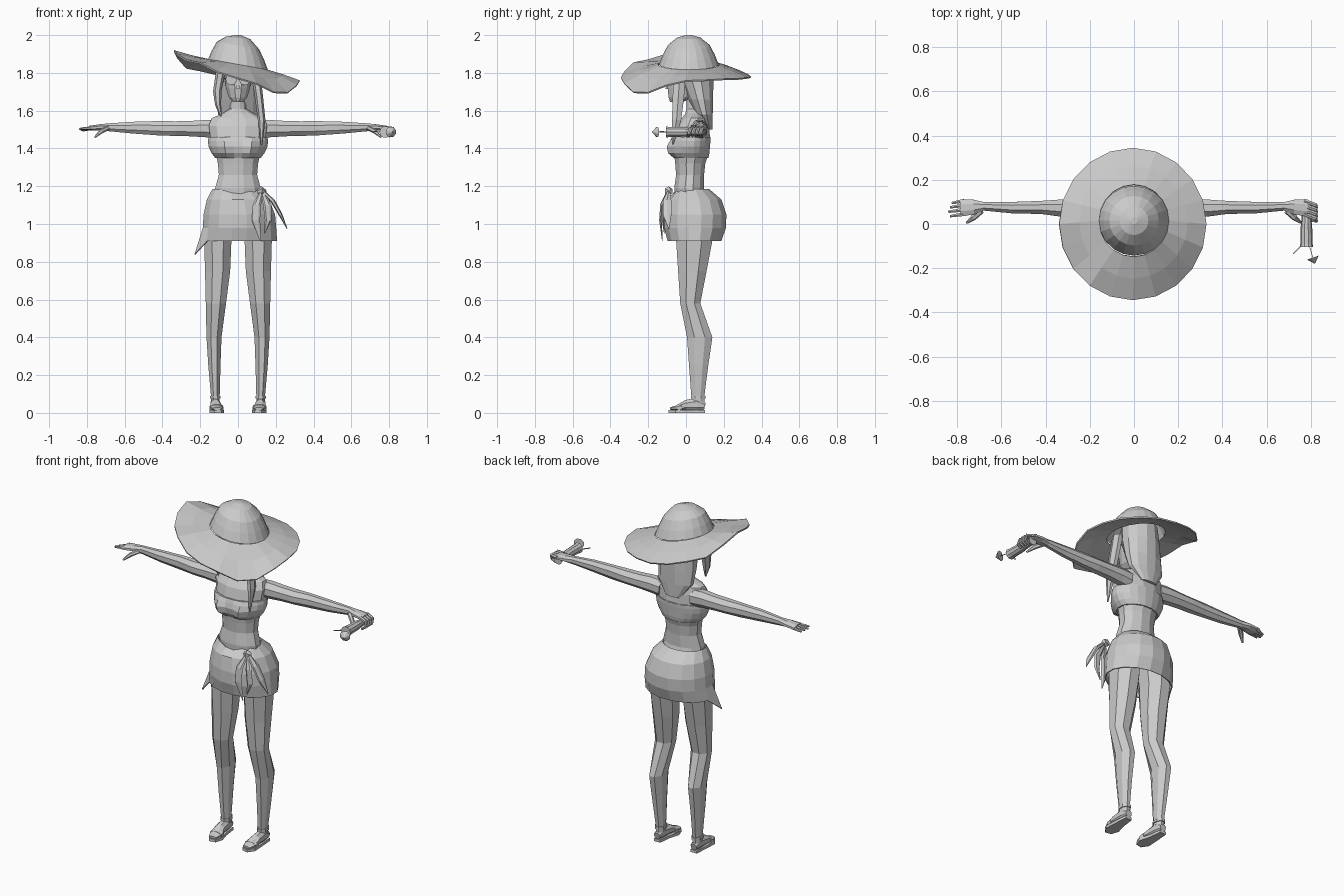
import bpy, bmesh, math
from mathutils import Vector

grey = bpy.data.materials.new("plain_grey")
grey.diffuse_color = (0.6, 0.6, 0.6, 1)


def loft(name, rings, cap=(True, True), thick=0):
    """Skin a list of equal-length point rings."""
    bm = bmesh.new()
    vs = [[bm.verts.new(p) for p in r] for r in rings]
    n = len(vs[0])
    for a, b in zip(vs, vs[1:]):
        for i in range(n):
            j = (i + 1) % n
            bm.faces.new((a[i], a[j], b[j], b[i]))
    if cap[0]:
        bm.faces.new(vs[0][::-1])
    if cap[1]:
        bm.faces.new(vs[-1])
    bmesh.ops.recalc_face_normals(bm, faces=bm.faces)
    me = bpy.data.meshes.new(name)
    bm.to_mesh(me)
    bm.free()
    me.materials.append(grey)
    ob = bpy.data.objects.new(name, me)
    bpy.context.collection.objects.link(ob)
    if thick:
        m = ob.modifiers.new("thickness", 'SOLIDIFY')
        m.thickness = thick
    return ob


def zring(z, cx, rx, yf, yb, n=12, bust=0):
    """Horizontal ellipse given by its front and back y."""
    cy, ry, pts = (yf + yb) / 2, (yb - yf) / 2, []
    for i in range(n):
        a = 2 * math.pi * (i + 0.5) / n
        x, y = rx * math.cos(a), cy + ry * math.sin(a)
        if math.sin(a) < 0:
            y -= bust * math.exp(-((abs(x) - 0.07) / 0.045) ** 2)
        pts.append(Vector((cx + x, y, z)))
    return pts


def stack(name, secs, n=12, s=1):
    return loft(name, [zring(z, s * cx, rx, f, b, n) for z, cx, rx, f, b in secs])


def tube(name, pts, n=6):
    """Tapered limb through (x, y, z, half_width, half_thickness) points."""
    ps = [Vector(p[:3]) for p in pts]
    rings = []
    for i, p in enumerate(pts):
        t = (ps[min(i + 1, len(ps) - 1)] - ps[max(i - 1, 0)]).normalized()
        up = Vector((0, 1, 0)) if abs(t.y) < 0.8 else Vector((0, 0, 1))
        u = (up - t * up.dot(t)).normalized()
        v = t.cross(u)
        rings.append([ps[i] + u * p[3] * math.cos(a) + v * p[4] * math.sin(a)
                      for a in (2 * math.pi * (k + 0.5) / n for k in range(n))])
    return loft(name, rings)


# torso, neck and head
stack("torso", [(1.08, 0, .13, -.06, .13), (1.19, 0, .125, -.065, .097),
                (1.26, 0, .105, -.055, .098), (1.32, 0, .11, -.06, .105),
                (1.36, 0, .12, -.065, .118), (1.40, 0, .14, -.07, .123),
                (1.465, 0, .152, -.07, .13), (1.52, 0, .16, -.055, .125),
                (1.56, 0, .145, -.025, .115), (1.585, 0, .085, -.005, .1),
                (1.61, 0, .045, 0, .085), (1.68, 0, .04, 0, .08)])
stack("head", [(1.645, 0, .025, -.085, -.02), (1.67, 0, .05, -.095, .05),
               (1.72, 0, .066, -.1, .09), (1.80, 0, .075, -.1, .11),
               (1.88, 0, .07, -.08, .11)])
stack("nose", [(1.715, 0, .012, -.112, -.09), (1.76, 0, .005, -.102, -.09)], 4)

# strapless top with two rounded cups
loft("bandeau_top", [zring(z, 0, rx, f, b, 20, k) for z, rx, f, b, k in
     [(1.35, .122, -.063, .12, .012), (1.375, .142, -.07, .125, .036),
      (1.41, .158, -.075, .128, .038), (1.44, .161, -.074, .131, .022),
      (1.46, .158, -.073, .132, .006)]])

# hair mass and front locks
stack("back_hair", [(1.87, 0, .10, -.05, .14), (1.76, 0, .11, -.035, .148),
                    (1.66, 0, .115, .01, .146), (1.58, 0, .11, .05, .143),
                    (1.50, 0, .05, .10, .14)])
tube("left_lock", [(-.09, -.03, 1.82, .035, .025), (-.11, -.035, 1.70, .035, .022),
                   (-.105, -.045, 1.63, .025, .016), (-.09, -.055, 1.57, .004, .004)])
tube("right_lock", [(.09, -.03, 1.82, .035, .025), (.11, -.04, 1.68, .035, .022),
                    (.125, -.05, 1.55, .028, .02), (.125, -.07, 1.42, .004, .004)])

# sunglasses
for s in (-1, 1):
    tube("lens", [(s * .036, -.112, 1.765, .03, .03), (s * .036, -.100, 1.765, .03, .03)], 10)
    tube("temple_bar", [(s * .062, -.104, 1.77, .004, .004), (s * .078, .01, 1.77, .004, .004)], 4)
tube("bridge", [(-.012, -.108, 1.77, .004, .004), (.012, -.108, 1.77, .004, .004)], 4)

# floppy sun hat: tilted crown, wavy brim
N = 20
rim_z = [1.76, 1.77, 1.78, 1.82, 1.92, 1.865, 1.775, 1.69]  # every 45 degrees


def rim(a):
    t = (a / (math.pi / 4)) % 8
    i, f = int(t), t - int(t)
    f = f * f * (3 - 2 * f)
    return rim_z[i] * (1 - f) + rim_z[(i + 1) % 8] * f


def hat_ring(r, z, tilt=.18):
    return [Vector((r * math.cos(a), .015 + r * math.sin(a), z - tilt * r * math.cos(a)))
            for a in (2 * math.pi * i / N for i in range(N))]


def brim_ring(t):
    r = .158 + t * .175
    pts = []
    for i in range(N):
        a = 2 * math.pi * i / N
        base = 1.845 - .18 * .158 * math.cos(a)
        pts.append(Vector((r * math.cos(a) - .005 * t, .015 * (1 - t) + r * 1.035 * math.sin(a),
                           base + (rim(a) - base) * t ** 1.15)))
    return pts


loft("hat_crown", [hat_ring(.158, 1.845), hat_ring(.138, 1.895), hat_ring(.112, 1.945),
                   hat_ring(.065, 1.985, .1), hat_ring(.015, 2.0, 0)], (False, True))
loft("hat_brim", [brim_ring(t) for t in (0, .5, 1)], (False, False), .008)

# wrap skirt with one low corner on its left
skirt = []
for z, cx, rx, f, b in [(1.185, -.01, .128, -.068, .125), (1.13, 0, .168, -.105, .19),
                        (1.05, .007, .193, -.12, .217), (.98, .008, .198, -.12, .215),
                        (.91, .006, .205, -.10, .19)]:
    skirt.append(zring(z, cx, rx, f, b, 16))
for p in skirt[0]:
    if p.y < 0:
        p.z -= .03 * max(0, 1 - abs(p.x) / .1)
skirt[-1][8] = Vector((-.23, -.01, .84))
loft("wrap_skirt", skirt, (False, False), .006)

# knot and loose ribbons
tube("skirt_knot", [(.105, -.085, 1.17, .012, .012), (.125, -.092, 1.175, .022, .024),
                    (.145, -.08, 1.17, .012, .012)])
tube("outer_ribbon", [(.13, -.09, 1.175, .008, .008), (.185, -.10, 1.12, .026, .012),
                      (.225, -.10, 1.05, .026, .010), (.26, -.09, .975, .002, .002)])
tube("inner_ribbon", [(.125, -.095, 1.175, .006, .008), (.10, -.13, 1.10, .008, .022),
                      (.095, -.135, 1.02, .008, .022), (.12, -.125, .91, .002, .003)])
tube("middle_ribbon", [(.13, -.09, 1.17, .006, .008), (.155, -.12, 1.10, .008, .022),
                       (.16, -.12, 1.02, .008, .018), (.14, -.115, .95, .002, .003)])

for s, side in ((-1, "left"), (1, "right")):
    # leg
    stack(side + "_leg", [(1.08, .09, .08, -.07, .15), (.91, .107, .078, -.06, .147),
                          (.75, .108, .072, -.048, .115), (.58, .117, .058, -.035, .08),
                          (.40, .127, .043, 0, .145), (.25, .125, .035, .012, .122),
                          (.09, .12, .025, .025, .10), (.04, .12, .024, .03, .10)], 8, s)
    # foot with sandal
    tube(side + "_foot", [(s * .12, .10, .035, .02, .02), (s * .12, .06, .045, .04, .027),
                          (s * .118, 0, .04, .03, .03), (s * .113, -.05, .026, .014, .035),
                          (s * .11, -.082, .022, .008, .024)], 8)
    sole = [(s * x, y) for x, y in [(.10, .10), (.14, .10), (.148, 0), (.15, -.055),
                                    (.125, -.092), (.088, -.085), (.073, -.04), (.09, .02)]]
    loft(side + "_sole", [[Vector((x, y, z)) for x, y in sole] for z in (0, .016)])
    tube(side + "_strap", [(s * .114, -.045, .024, .021, .04), (s * .115, -.02, .028, .029, .037)], 8)
    tube(side + "_ankle_strap", [(s * .12, .064, .075, .042, .03), (s * .12, .064, .09, .042, .03)], 8)
    # arm
    tube(side + "_arm", [(s * x, y, z, ry, rz) for x, y, z, ry, rz in
         [(.10, .07, 1.50, .045, .052), (.165, .07, 1.505, .046, .05),
          (.25, .072, 1.505, .043, .044), (.33, .072, 1.505, .042, .042),
          (.42, .075, 1.507, .032, .041), (.55, .074, 1.51, .028, .034),
          (.68, .08, 1.512, .021, .023), (.725, .077, 1.512, .036, .018),
          (.785, .073, 1.508, .042, .013)]], 8)
    # fingers: straight on one hand, curled on the other
    for k in range(4):
        y = .045 + .02 * k
        if s < 0:
            path = [(-.77, y, 1.508, .010, .010),
                    (-.84 + .008 * abs(k - 1), y - .01, 1.506 - .004 * k, .006, .005)]
        else:
            path = [(.77, y, 1.512, .010, .010), (.822, y - .02, 1.505, .010, .009),
                    (.825, y - .03, 1.48, .009, .008), (.80, y - .03, 1.463, .006, .006)]
        tube(side + "_finger", path)
    tube(side + "_thumb", [(s * .69, .06, 1.508, .014, .012), (s * .725, .03, 1.49, .014, .012),
                           (s * .757, .005, 1.46, .005, .005)])

# drink: tumbler lying along y, straw and paper umbrella
tube("tumbler", [(.78, y, 1.487, r, r) for y, r in
     [(.085, .026), (.07, .02), (.02, .022), (-.01, .026), (-.09, .028), (-.105, .031)]], 10)
tube("straw", [(.765, -.09, 1.487, .003, .003), (.72, -.135, 1.49, .003, .003)], 4)
tube("umbrella_stick", [(.79, -.09, 1.487, .002, .002), (.815, -.17, 1.487, .002, .002)], 4)
tube("umbrella", [(.809, -.152, 1.487, .03, .03), (.818, -.178, 1.487, .003, .003)], 8)
